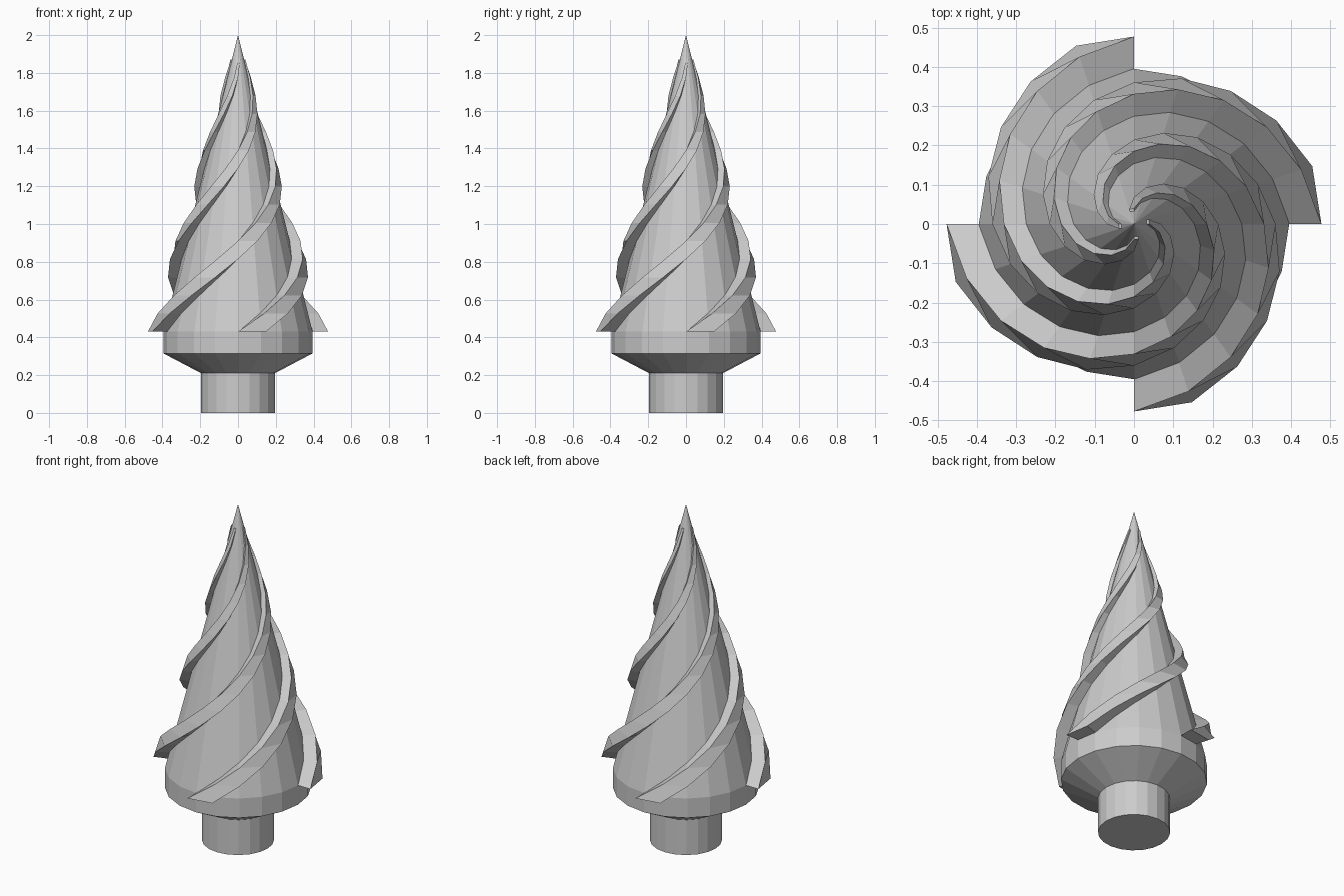
import bpy, bmesh
from math import cos, sin, pi

if "Cube" in bpy.data.objects:
    bpy.data.objects.remove(bpy.data.objects["Cube"])

SIDES = 20              # facets around the body
STEP = 2 * pi / SIDES   # twist per fin level
BASE, TIP = 0.43, 2.0   # cone start and apex heights


def ring(bm, r, z):
    return [bm.verts.new((r * cos(i * STEP), r * sin(i * STEP), z)) for i in range(SIDES)]


def finish(bm, name):
    bmesh.ops.recalc_face_normals(bm, faces=bm.faces)
    me = bpy.data.meshes.new(name)
    bm.to_mesh(me)
    bm.free()
    ob = bpy.data.objects.new(name, me)
    bpy.context.collection.objects.link(ob)
    return ob


# Shaft, flared collar and cone as one turned body
bm = bmesh.new()
profile = [(0.195, 0), (0.195, 0.21), (0.395, 0.315), (0.395, BASE)]
rings = [ring(bm, r, z) for r, z in profile]
for a, b in zip(rings, rings[1:]):
    for i in range(SIDES):
        j = (i + 1) % SIDES
        bm.faces.new((a[i], a[j], b[j], b[i]))
bm.faces.new(rings[0][::-1])
apex = bm.verts.new((0, 0, TIP))
for i in range(SIDES):
    bm.faces.new((rings[-1][i], rings[-1][(i + 1) % SIDES], apex))
finish(bm, "drill_body")

# Spiral fin: one-facet-wide section turned and shrunk level by level
LEVELS = 15
bm = bmesh.new()
sections = []
for k in range(LEVELS + 1):
    z = BASE + 0.096 * k
    t = (TIP - z) / (TIP - BASE)
    inner, outer = 0.385 * t, 0.477 * t
    a, b = k * STEP, (k + 1) * STEP
    sections.append([bm.verts.new((r * cos(w), r * sin(w), z))
                     for r, w in ((inner, a), (outer, a), (outer, b), (inner, b))])
for lo, hi in zip(sections, sections[1:]):
    for i in range(4):
        j = (i + 1) % 4
        bm.faces.new((lo[i], lo[j], hi[j], hi[i]))
bm.faces.new(sections[0][::-1])
bm.faces.new(sections[-1])
fin = finish(bm, "spiral_fin_1")

# Remaining fins, a quarter turn apart
for n in range(1, 4):
    copy = bpy.data.objects.new(f"spiral_fin_{n + 1}", fin.data)
    copy.rotation_euler.z = n * pi / 2
    bpy.context.collection.objects.link(copy)
